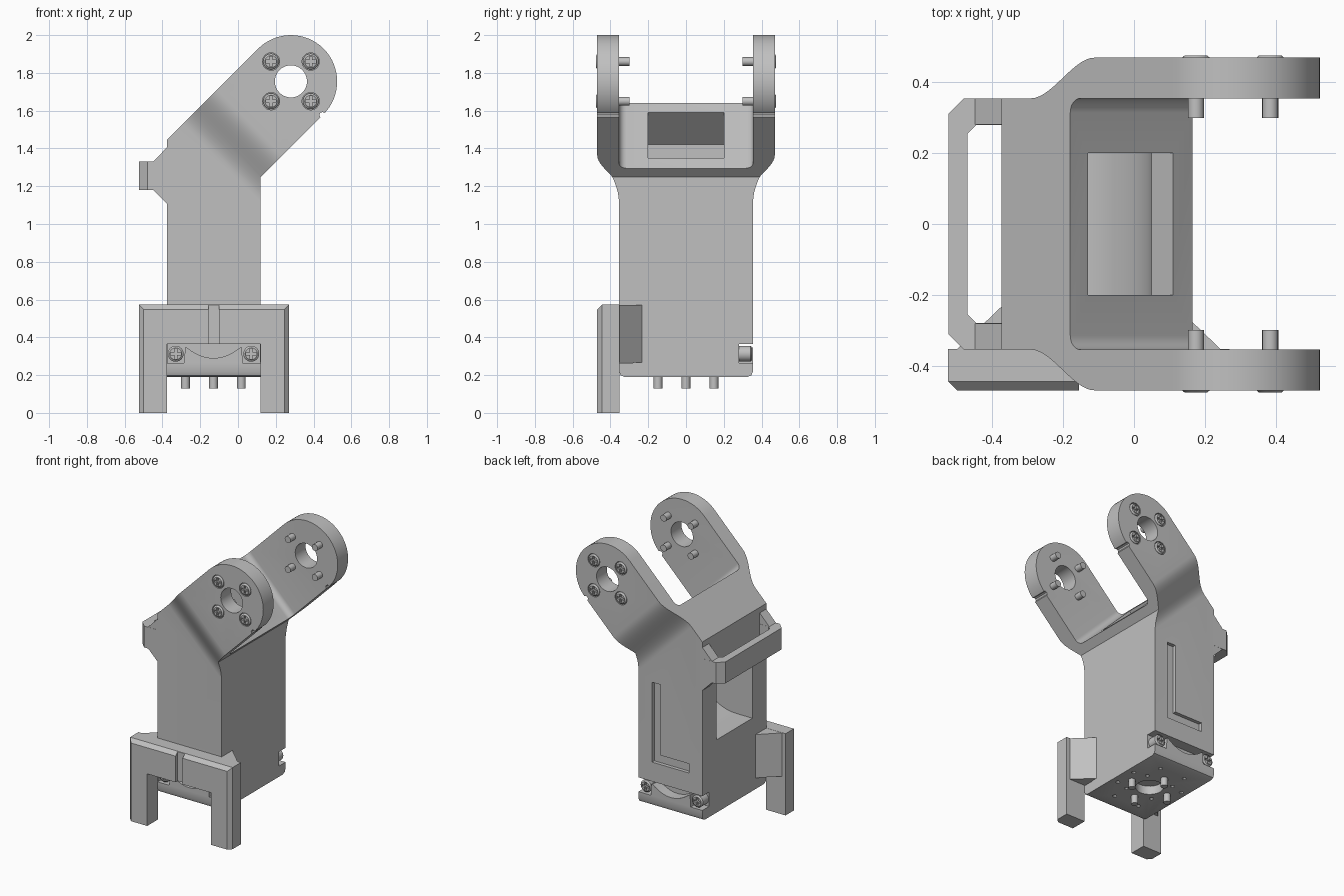
import bpy, bmesh, math
from mathutils import Vector, Matrix

if "Cube" in bpy.data.objects:
    bpy.data.objects.remove(bpy.data.objects["Cube"])

grey = bpy.data.materials.new("mid_grey")
grey.diffuse_color = (0.53, 0.53, 0.53, 1)
grey.use_nodes = True
grey.node_tree.nodes["Principled BSDF"].inputs["Base Color"].default_value = grey.diffuse_color
R2 = math.sqrt(2)

# Axis mappings: profile (u, v) and extrusion w to world
XZ = lambda u, v, w: (u, w, v)
XY = lambda u, v, w: (u, v, w)
YZ = lambda u, v, w: (w, u, v)
ARM = lambda s, y, t: ((s + t) / R2, y, (s - t) / R2)   # s runs along the tilted arm


def finish(name, bm):
    bmesh.ops.recalc_face_normals(bm, faces=bm.faces)
    me = bpy.data.meshes.new(name)
    bm.to_mesh(me)
    bm.free()
    me.materials.append(grey)
    ob = bpy.data.objects.new(name, me)
    bpy.context.collection.objects.link(ob)
    return ob


def prism(name, pts, a, b, to, bevel=None, width=0.025):
    bm = bmesh.new()
    lo = [bm.verts.new(to(u, v, a)) for u, v in pts]
    hi = [bm.verts.new(to(u, v, b)) for u, v in pts]
    bm.faces.new(lo)
    bm.faces.new(hi)
    n = len(pts)
    for i in range(n):
        j = (i + 1) % n
        bm.faces.new((lo[i], lo[j], hi[j], hi[i]))
    bmesh.ops.recalc_face_normals(bm, faces=bm.faces)
    if bevel:
        edges = [e for e in bm.edges if bevel(e.verts[0].co, e.verts[1].co)]
        bmesh.ops.bevel(bm, geom=edges, offset=width, segments=1, affect='EDGES')
    return finish(name, bm)


def rod(name, cx, cy, r, a, b, to, n=24, r2=None):
    # a to b along the extrusion axis, optional taper
    bm = bmesh.new()
    rings = [[bm.verts.new(to(cx + q * math.cos(2 * math.pi * i / n),
                              cy + q * math.sin(2 * math.pi * i / n), w)) for i in range(n)]
             for q, w in ((r, a), (r2 or r, b))]
    for ring in rings:
        bm.faces.new(ring)
    for i in range(n):
        j = (i + 1) % n
        bm.faces.new((rings[0][i], rings[0][j], rings[1][j], rings[1][i]))
    return finish(name, bm)


def rect(u0, u1, v0, v1):
    return [(u0, v0), (u1, v0), (u1, v1), (u0, v1)]


def arc(cx, cy, r, a0, a1, n):
    return [(cx + r * math.cos(math.radians(a0 + (a1 - a0) * i / n)),
             cy + r * math.sin(math.radians(a0 + (a1 - a0) * i / n))) for i in range(n + 1)]


def mirror(pts):
    # closes an outline across v = 0
    return pts + [(u, -v) for u, v in reversed(pts)]


def boolean(ob, tool, op='DIFFERENCE'):
    bpy.context.view_layer.objects.active = ob
    m = ob.modifiers.new("cut", 'BOOLEAN')
    m.operation, m.object, m.solver = op, tool, 'EXACT'
    bpy.ops.object.modifier_apply(modifier=m.name)
    bpy.data.objects.remove(tool)


def smooth(ob, deg=30):
    bpy.ops.object.select_all(action='DESELECT')
    ob.select_set(True)
    bpy.context.view_layer.objects.active = ob
    bpy.ops.object.shade_smooth_by_angle(angle=math.radians(deg))


HX, HZ = 0.28, 1.755          # fork hinge centre
BX = -0.13                    # base centre
FORK_SCREWS = [(HX + i * 0.105, HZ + j * 0.105) for i in (-1, 1) for j in (-1, 1)]

# Body with fork: side profile, trimmed by the widening outline
body = prism("body_with_fork", [(-0.375, 0.19), (0.12, 0.19), (0.12, 1.249)]
             + arc(HX, HZ, 0.245, -45, 135, 32) + [(-0.375, 1.446)], -0.6, 0.6, XZ)
flare = [(-1, 0.355)]
for i in range(15):
    k = i / 14
    flare.append((0.875 + 0.255 * k, 0.355 + 0.115 * k * k * (3 - 2 * k)))
boolean(body, prism("c", mirror(flare + [(3, 0.47)]), -3, 3, ARM), 'INTERSECT')
half = [(0.325, 0.18), (0.3255, 0.19), (0.346, 0.199), (0.355, 0.22), (0.36, 0.24), (0.7, 0.5), (0.7, 2.2)]
boolean(body, prism("c", half + [(-y, z) for y, z in reversed(half)], -1, 1, YZ), 'INTERSECT')

# Gap between the fork arms, with filleted corners
boolean(body, prism("c", mirror([(3, 0.355)] + arc(1.073, 0.315, 0.04, 90, 180, 6)), -3, 3, ARM))

# Cable duct from the fork floor down to the rear window
boolean(body, prism("c", [(-0.03, 1.69), (-0.3, 1.42), (-0.3, 1.2), (-0.45, 1.2), (-0.45, 0.7)]
                    + arc(-0.25, 1.0, 0.3, -90, 0, 12) + [(0.05, 1.29), (0.21, 1.45)], -0.2, 0.2, XZ))

# L-shaped groove on the +y side
boolean(body, prism("c", [(0.015, 0.5), (0.015, 1.06), (-0.05, 1.06), (-0.05, 0.565), (-0.27, 0.565),
                          (-0.27, 0.5)], 0.33, 0.4, XZ))

# Hinge holes, edge notches and screw seats
boolean(body, rod("c", HX, HZ, 0.085, -0.7, 0.7, XZ, 40))
boolean(body, rod("c", 0.447, 1.577, 0.016, -0.7, 0.7, XZ, 8))
for x, z in FORK_SCREWS:
    for s in (-1, 1):
        boolean(body, rod("c", x, z, 0.046, s * 0.452, s * 0.6, XZ))

# Screw pockets with a scooped ledge at the base, both sides
scoop = [(BX + 0.14 * k / 7, 0.345 - 0.055 * (1 - (k / 7) ** 2)) for k in range(-7, 8)]
pocket = [(-0.45, 0.365), (-0.45, 0.265), (-0.285, 0.265), (-0.28, 0.345)] + scoop \
    + [(0.02, 0.345), (0.025, 0.265), (0.2, 0.265), (0.2, 0.365)]
for s in (-1, 1):
    boolean(body, prism("c", pocket, s * 0.28, s * 0.45, XZ))

# Underside bore and small holes
boolean(body, rod("c", BX, 0, 0.09, 0.1, 0.25, XY, 32))
holes = [(BX + i * 0.105, j * 0.105) for i in (-1, 1) for j in (-1, 1)]
holes += [(BX + i * 0.2, j * 0.08) for i in (-1, 1) for j in (-1, 1)]
holes += [(BX + i * 0.1, j * 0.23) for i in (-1, 1) for j in (-1, 1)]
for x, y in holes:
    boolean(body, rod("c", x, y, 0.014, 0.1, 0.22, XY, 10))
smooth(body)

# Rear handle with flared side struts
prism("rear_handle", [(-0.37, 0.355), (-0.48, 0.355), (-0.524, 0.311), (-0.524, -0.311), (-0.48, -0.355),
                      (-0.37, -0.355), (-0.37, -0.28), (-0.445, -0.28), (-0.47, -0.255), (-0.47, 0.255),
                      (-0.445, 0.28), (-0.37, 0.28)], 1.18, 1.33, XY)
for s in (-1, 1):
    prism("handle_strut", [(-0.45, 1.181), (-0.374, 1.105), (-0.374, 1.408), (-0.45, 1.329)],
          s * 0.281, s * 0.354, XZ)

# Front leg bracket: arch with chamfered outer front edges
L, R, T = -0.525, 0.27, 0.573


def outer_front(p, q):
    front = p.y < -0.46 and q.y < -0.46
    return front and any(abs(p[a] - v) < 1e-4 and abs(q[a] - v) < 1e-4 for a, v in ((0, L), (0, R), (2, T)))


legs = prism("leg_bracket", [(L, 0), (-0.375, 0), (-0.375, 0.365), (0.12, 0.365), (0.12, 0), (R, 0),
                             (R, T), (L, T)], -0.47, -0.353, XZ, outer_front)
boolean(legs, prism("c", rect(-0.155, -0.1, 0.3, 0.7), -0.6, -0.447, XZ))

# Gussets between bracket and body
for wall, d in ((-0.375, -1), (0.12, 1)):
    prism("leg_gusset", [(wall - d * 0.004, -0.23), (wall + d * 0.125, -0.354), (wall - d * 0.004, -0.354)],
          0.268, T - 0.001, XY)


# Cross-head screws: head top at y = s * top, shaft running inward
def screw(name, x, z, s, top, base, shaft_end):
    head = rod(name + "_head", x, z, 0.042, s * base, s * (top - 0.008), XZ)
    cap = rod("cap", x, z, 0.042, s * (top - 0.0081), s * top, XZ, r2=0.032)
    boolean(head, cap, 'UNION')
    a, b = 0.007, 0.027
    cross = [(x + u, z + v) for u, v in ((a, b), (a, a), (b, a), (b, -a), (a, -a), (a, -b),
                                         (-a, -b), (-a, -a), (-b, -a), (-b, a), (-a, a), (-a, b))]
    boolean(head, prism("c", cross, s * (top - 0.015), s * (top + 0.05), XZ))
    smooth(head)
    if shaft_end is not None:
        smooth(rod(name + "_shaft", x, z, 0.023, s * (base + 0.005), s * shaft_end, XZ, 16))


for s in (-1, 1):
    for x, z in FORK_SCREWS:
        screw("fork_screw", x, z, s, 0.476, 0.445, 0.30)
    for x in (-0.33, 0.07):
        screw("base_screw", x, 0.313, s, 0.35, 0.275, None)

# Pins under the base
for dx, dy in ((0.148, 0), (-0.148, 0), (0, 0.148), (0, -0.148)):
    smooth(rod("base_pin", BX + dx, dy, 0.023, 0.13, 0.2, XY, 16))
